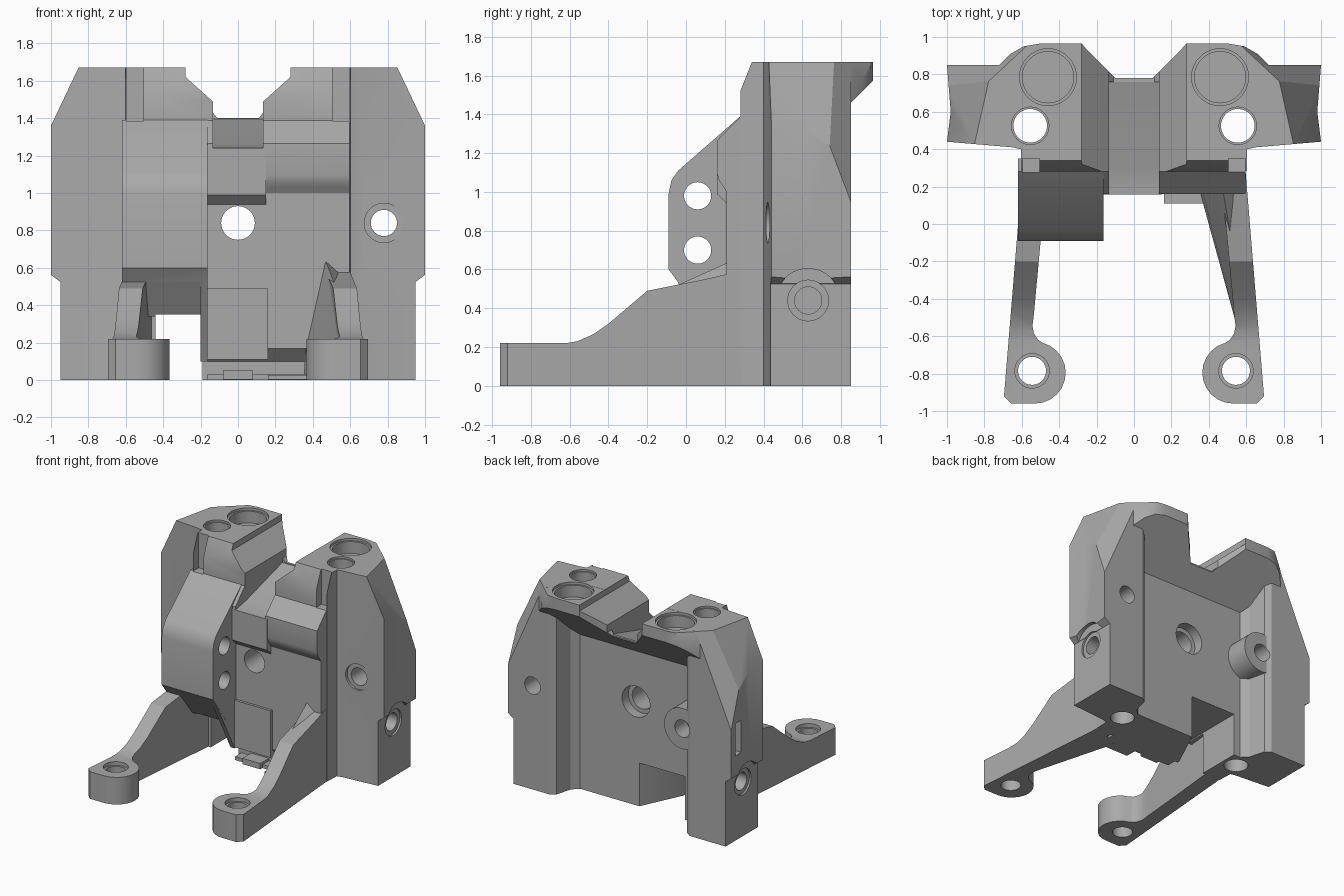
import bpy, bmesh
from math import pi, sin, cos
from mathutils import Vector

cube = bpy.data.objects.get("Cube")
if cube:
    bpy.data.objects.remove(cube, do_unlink=True)

steel = bpy.data.materials.new("plain grey metal")
steel.use_nodes = True
grey = (0.4, 0.4, 0.4, 1)
steel.diffuse_color = grey
steel.node_tree.nodes["Principled BSDF"].inputs["Base Color"].default_value = grey


def finish(name, bm):
    bmesh.ops.recalc_face_normals(bm, faces=bm.faces[:])
    me = bpy.data.meshes.new(name)
    bm.to_mesh(me)
    bm.free()
    me.materials.append(steel)
    ob = bpy.data.objects.new(name, me)
    bpy.context.collection.objects.link(ob)
    return ob


def prism(name, axis, pts, lo, hi, cuts=()):
    """Extrude a 2D outline along an axis, then trim it with planes."""
    place = {"x": lambda u, v, w: (w, u, v),
             "y": lambda u, v, w: (u, w, v),
             "z": lambda u, v, w: (u, v, w)}[axis]
    bm = bmesh.new()
    face = bm.faces.new([bm.verts.new(place(u, v, lo)) for u, v in pts])
    ext = bmesh.ops.extrude_face_region(bm, geom=[face])
    shift = Vector(place(0, 0, hi - lo))
    bmesh.ops.translate(bm, vec=shift, verts=[g for g in ext["geom"] if isinstance(g, bmesh.types.BMVert)])
    for co, no in cuts:
        geom = bm.verts[:] + bm.edges[:] + bm.faces[:]
        res = bmesh.ops.bisect_plane(bm, geom=geom, plane_co=co, plane_no=no, clear_outer=True)
        edges = [g for g in res["geom_cut"] if isinstance(g, bmesh.types.BMEdge)]
        bmesh.ops.holes_fill(bm, edges=edges)
    return finish(name, bm)


def box(name, x0, x1, y0, y1, z0, z1):
    return prism(name, "z", [(x0, y0), (x1, y0), (x1, y1), (x0, y1)], z0, z1)


def rod(axis, u, v, r, lo, hi):
    ring = [(u + r * cos(i * pi / 20), v + r * sin(i * pi / 20)) for i in range(40)]
    return prism("round_bar", axis, ring, lo, hi)


def hull(name, pts):
    bm = bmesh.new()
    for p in pts:
        bm.verts.new(p)
    bmesh.ops.convex_hull(bm, input=bm.verts[:])
    return finish(name, bm)


def combine(target, other, op):
    mod = target.modifiers.new(op, "BOOLEAN")
    mod.operation, mod.solver, mod.object = op, "EXACT", other
    bpy.context.view_layer.objects.active = target
    bpy.ops.object.modifier_apply(modifier=mod.name)
    bpy.data.objects.remove(other, do_unlink=True)


def cut(target, *others):
    for o in others:
        combine(target, o, "DIFFERENCE")


def add(target, *others):
    for o in others:
        combine(target, o, "UNION")


def mirrored(half):
    return half + [(-x, y) for x, y in reversed(half)]


# Outer planes that bevel the shoulders of both pillars
side_cuts = []
for s in (1, -1):
    side_cuts += [((s, 0.44, 1.36), (s * 0.093, 0.021, 0.045)),
                  ((s, 0.74, 1.22), (s * 0.0576, 0.0621, 0.0253))]
front_cut = ((0, 0.28, 1.52), (0, -0.93, 0.37))

# Housing: two pillars joined by a thinner wall
plan = [(0.6, 0.28), (0.605, 0.4), (0.65, 0.41), (1, 0.44), (0.98, 0.6),
        (1, 0.85), (0.63, 0.85), (0.585, 0.82), (0.55, 0.69), (0.5, 0.64)]
housing = prism("housing", "z", mirrored(plan), 0, 1.67, side_cuts + [front_cut])

# Rear overhang with a sloping underside
flange_plan = [(0.3, 0.4), (0.74, 0.5), (0.77, 0.77), (0.72, 0.85), (0.66, 0.91), (0.59, 0.95),
               (0.5, 0.965), (0.28, 0.965), (0.25, 0.93), (0.1, 0.78)]
add(housing, prism("flange", "z", mirrored(flange_plan), 1.0, 1.669,
                   side_cuts + [((0, 0.64, 1.25), (0, 1, -1))]))

# Valley across the top
valley = [(0.28, 1.8), (0.28, 1.62), (0.135, 1.49), (0.135, 1.43), (0.11, 1.4)]
cut(housing, prism("valley", "y", mirrored(valley), 0, 1.2))

# Tall front block on one side
block = [(0.35, 1.39), (0.28, 1.39), (-0.04, 1.11), (-0.075, 1.06), (-0.09, 0.99),
         (-0.09, 0.6), (-0.03, 0.52), (0.1, 0.34), (0.35, 0.34)]
add(housing, prism("front_block", "x", block, -0.62, -0.163))

# Recessed front panel with its stepped brow, and a lower plate
brow = [(0.33, 1.388), (0.28, 1.388), (0.16, 1.265), (0.16, 1.095), (0.17, 1.06),
        (0.19, 1.03), (0.21, 1.0), (0.21, 0.17), (0.28, 0.1), (0.33, 0.1)]
step_down = [(0.32, 1.24), (0.159, 1.24), (0.159, 0.99), (0.215, 0.935), (0.32, 0.935)]
add(housing,
    prism("front_panel", "x", brow, -0.18, 0.597),
    prism("brow_step", "x", step_down, -0.17, 0.15),
    box("lower_plate", -0.165, 0.16, 0.19, 0.33, 0.11, 0.49),
    box("bottom_lip", -0.165, 0.44, 0.2, 0.32, 0.001, 0.03),
    box("bottom_ledge", 0.16, 0.44, 0.11, 0.31, 0.002, 0.028),
    box("bottom_tab", -0.08, 0.08, 0.17, 0.32, 0.003, 0.05))

# Long ramp along the valley floor, falling towards the front
ramp = [(0, 1.24), (0.16, 1.24), (0.3, 1.265), (0.76, 1.395), (0.76, 1.6), (0, 1.6)]
cut(housing, prism("valley_ramp", "x", ramp, -0.135, 0.135))

# Archway through the base, and the tapered corner beside it
arch = [(-0.19, -0.3), (-0.19, 0.3), (-0.02, 0.66), (-0.02, 1), (-0.44, 1), (-0.44, -0.3)]
cut(housing, prism("archway", "z", arch, -0.1, 0.35))
add(housing, hull("lower_corner", [(x, y, z) for x in (-0.2, -0.164) for y, z in
                                   ((-0.05, 0.55), (0.19, 0.1), (0.25, 0.1), (0.25, 0.55))]))

# Round boss on the back of one pillar
add(housing, rod("y", -0.55, 0.84, 0.165, 0.58, 0.83))

# Paired features of the two pillars
for s in (1, -1):
    outer = sorted((s * 0.952, s * 1.2))
    step = [(s * 0.95, -0.1), (s * 1.2, -0.1), (s * 1.2, 0.57), (s * 1.01, 0.57), (s * 0.95, 0.525)]
    bore = sorted((s * 0.78, s * 1.1))
    rim = sorted((s * 0.935, s * 1.1))
    slot = sorted((s * 0.505, s * 0.597))
    cut(housing,
        prism("side_step", "y", step, 0.3, 1),
        rod("x", 0.63, 0.44, 0.165, *outer),
        rod("x", 0.63, 0.44, 0.105, *rim),
        rod("x", 0.63, 0.44, 0.07, *bore),
        box("top_slot", *slot, 0.2, 0.35, 1.385, 1.8),
        rod("z", s * 0.46, 0.785, 0.152, 1.65, 1.8),
        rod("z", s * 0.46, 0.785, 0.137, 1.555, 1.8),
        rod("z", s * 0.555, 0.525, 0.1, 1.655, 1.8),
        rod("z", s * 0.555, 0.525, 0.09, -0.1, 1.8))

# Single holes and pockets
cut(housing,
    rod("y", 0.78, 0.84, 0.07, 0.2, 1),
    rod("y", 0.78, 0.84, 0.105, 0.2, 0.434),
    rod("y", 0, 0.84, 0.09, 0, 1),
    rod("y", 0, 0.84, 0.125, 0.56, 1),
    rod("y", -0.55, 0.84, 0.07, 0.68, 1),
    rod("x", 0.06, 0.98, 0.07, -0.8, 0),
    rod("x", 0.06, 0.7, 0.07, -0.8, 0),
    box("side_window", -1.1, -0.9, 0.71, 0.79, 0.72, 0.98))

# Legs: plan outline trimmed by a side profile, ending in round feet
foot = [(0.53 + 0.165 * cos(a * pi / 12), -0.795 + 0.165 * sin(a * pi / 12)) for a in range(-6, -18, -1)]
leg_plan = [(0.695, -0.92), (0.655, -0.96)] + foot + [
    (0.515, -0.617), (0.535, -0.585), (0.543, -0.545), (0.535, -0.48), (0.5, -0.1), (0.46, 0.3), (0.595, 0.3)]
leg_side = [(-1.1, -0.1), (-1.1, 0.22), (-0.62, 0.22), (-0.56, 0.23), (-0.48, 0.265), (-0.4, 0.32),
            (-0.2, 0.49), (0.1, 0.55), (0.4, 0.62), (0.4, -0.1)]
legs = []
for s, name in ((1, "left_leg"), (-1, "right_leg")):
    leg = prism(name, "z", [(s * x, y) for x, y in leg_plan], 0, 0.9)
    combine(leg, prism("leg_profile", "x", leg_side, -1.2, 1.2), "INTERSECT")
    cut(leg, rod("z", s * 0.545, -0.785, 0.075, -0.1, 0.5),
        rod("z", s * 0.545, -0.785, 0.092, 0.19, 0.5))
    legs.append(leg)

# Sloping web that braces one leg against the housing
web = hull("left_leg_web", [(0.545, -0.53, 0.001), (0.545, -0.53, 0.2), (0.35, 0.18, 0.001),
                            (0.36, 0.2, 0.14), (0.46, 0.27, 0.66), (0.55, 0.27, 0.58),
                            (0.58, 0.29, 0.001), (0.54, -0.2, 0.45)])

# Smooth the round parts and keep the machined edges crisp
for ob in [housing, web] + legs:
    bpy.ops.object.select_all(action="DESELECT")
    ob.select_set(True)
    bpy.context.view_layer.objects.active = ob
    bpy.ops.object.shade_smooth_by_angle(angle=0.5)
